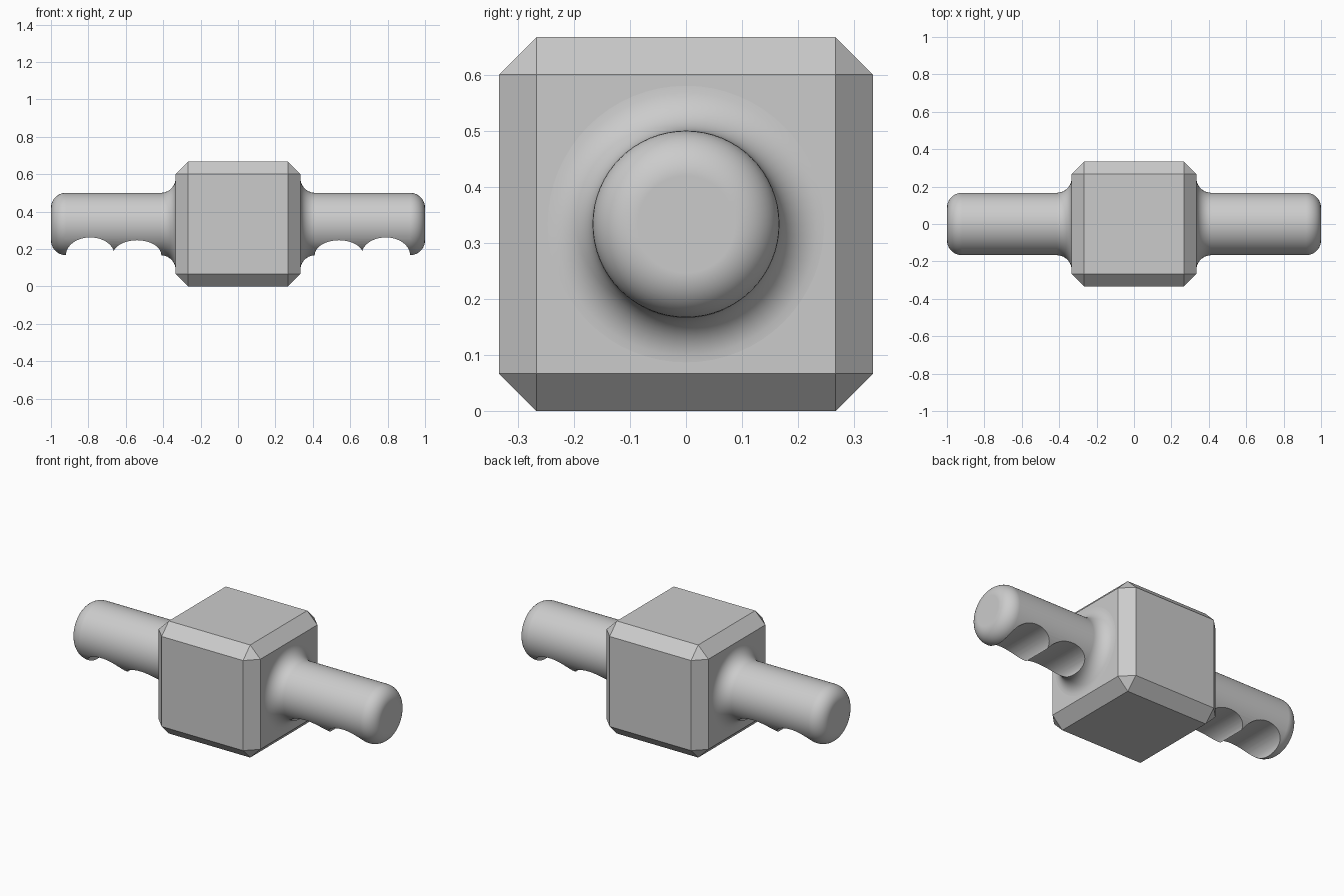
import bpy, bmesh
from math import sin, cos, pi, radians

cube = bpy.data.objects.get("Cube")
if cube:
    bpy.data.objects.remove(cube, do_unlink=True)

HALF = 1 / 3          # half the block, also the height of the handle axis
RADIUS = HALF / 2     # handle radius
FILLET = 0.08

grey = bpy.data.materials.new("light grey")
grey.use_nodes = True
grey.diffuse_color = (0.6, 0.6, 0.6, 1)
grey.node_tree.nodes["Principled BSDF"].inputs["Base Color"].default_value = (0.6, 0.6, 0.6, 1)


def make_object(name, bm):
    bmesh.ops.recalc_face_normals(bm, faces=bm.faces)
    mesh = bpy.data.meshes.new(name)
    bm.to_mesh(mesh)
    bm.free()
    mesh.materials.append(grey)
    obj = bpy.data.objects.new(name, mesh)
    bpy.context.collection.objects.link(obj)
    return obj


def activate(obj):
    bpy.ops.object.select_all(action='DESELECT')
    obj.select_set(True)
    bpy.context.view_layer.objects.active = obj


def arc(cx, cr, start, end, steps=10):
    angles = [radians(start + (end - start) * i / steps) for i in range(steps + 1)]
    return [(cx + FILLET * cos(a), cr + FILLET * sin(a)) for a in angles]


def lathe(profile, segments=64):
    # Spin (x, radius) points around the handle axis
    bm = bmesh.new()
    rings = []
    for x, r in profile:
        rings.append([bm.verts.new((x, r * cos(2 * pi * i / segments),
                                    HALF + r * sin(2 * pi * i / segments)))
                      for i in range(segments)])
    for a, b in zip(rings, rings[1:]):
        for i in range(segments):
            j = (i + 1) % segments
            bm.faces.new((a[i], a[j], b[j], b[i]))
    bm.faces.new(rings[0])
    bm.faces.new(rings[-1])
    return bm


def finger_cutter(x, depth):
    # Oval bar running front to back
    bm = bmesh.new()
    outline = [bm.verts.new((x + 0.13 * cos(2 * pi * i / 64), -0.4,
                             RADIUS + depth * sin(2 * pi * i / 64))) for i in range(64)]
    face = bm.faces.new(outline)
    moved = bmesh.ops.extrude_face_region(bm, geom=[face])["geom"]
    bmesh.ops.translate(bm, vec=(0, 0.8, 0),
                        verts=[v for v in moved if isinstance(v, bmesh.types.BMVert)])
    return make_object("finger_cutter", bm)


# Chamfered block
bm = bmesh.new()
bmesh.ops.create_cube(bm, size=2 * HALF)
bmesh.ops.translate(bm, vec=(0, 0, HALF), verts=bm.verts)
bmesh.ops.bevel(bm, geom=bm.edges[:], offset=HALF / 5, segments=1, affect='EDGES')
make_object("block", bm)

# Handles with flared roots, rounded tips and finger grooves
profile = [(0.3, RADIUS + FILLET)]
profile += arc(HALF + FILLET, RADIUS + FILLET, 180, 270)
profile += arc(1 - FILLET, RADIUS - FILLET, 90, 0)

for name, side in (("left_handle", 1), ("right_handle", -1)):
    handle = make_object(name, lathe([(side * x, r) for x, r in profile]))
    activate(handle)
    for x, depth in ((0.54, 0.08), (0.79, 0.095)):
        cutter = finger_cutter(side * x, depth)
        cutter.hide_render = True
        mod = handle.modifiers.new("finger_groove", 'BOOLEAN')
        mod.operation = 'DIFFERENCE'
        mod.solver = 'EXACT'
        mod.object = cutter
        bpy.ops.object.modifier_apply(modifier=mod.name)
        bpy.data.objects.remove(cutter, do_unlink=True)
    bpy.ops.object.shade_smooth_by_angle(angle=radians(30))
    handle.modifiers.new("flat_tip_shading", 'WEIGHTED_NORMAL').keep_sharp = True
